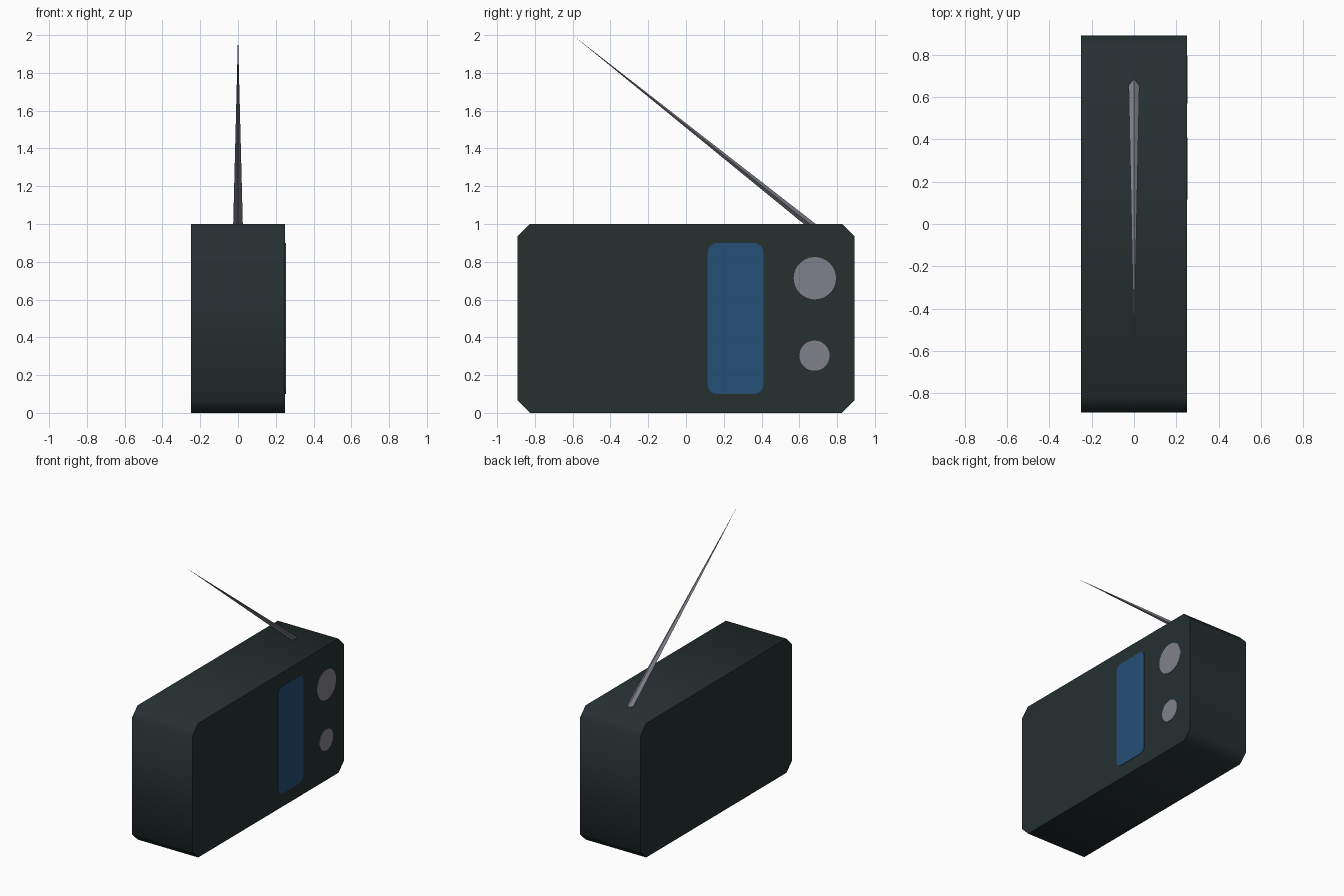
import bpy, bmesh, math
from mathutils import Vector

if "Cube" in bpy.data.objects:
    bpy.data.objects.remove(bpy.data.objects["Cube"])


def material(name, rgb):
    m = bpy.data.materials.new(name)
    m.diffuse_color = (*rgb, 1)
    m.use_nodes = True
    m.node_tree.nodes["Principled BSDF"].inputs["Base Color"].default_value = m.diffuse_color
    return m


DARK = material("dark_green_grey", (0.019, 0.030, 0.030))
BLUE = material("screen_blue", (0.018, 0.080, 0.185))
GREY = material("metal_grey", (0.22, 0.22, 0.26))


def prism(name, outline, x0, x1, mat, smooth=None):
    """Extrude a (y, z) outline along x."""
    bm = bmesh.new()
    face = bm.faces.new([bm.verts.new((x0, y, z)) for y, z in outline])
    ext = bmesh.ops.extrude_face_region(bm, geom=[face])["geom"]
    verts = [v for v in ext if isinstance(v, bmesh.types.BMVert)]
    bmesh.ops.translate(bm, verts=verts, vec=(x1 - x0, 0, 0))
    bmesh.ops.recalc_face_normals(bm, faces=bm.faces)
    return finish(name, bm, mat, smooth)


def finish(name, bm, mat, smooth=None):
    me = bpy.data.meshes.new(name)
    bm.to_mesh(me)
    bm.free()
    me.materials.append(mat)
    ob = bpy.data.objects.new(name, me)
    bpy.context.collection.objects.link(ob)
    if smooth:
        bpy.ops.object.select_all(action='DESELECT')
        ob.select_set(True)
        bpy.context.view_layer.objects.active = ob
        bpy.ops.object.shade_smooth_by_angle(angle=math.radians(smooth))
    return ob


def rounded(y0, y1, z0, z1, r, steps):
    """Rectangle with rounded (or, at one step, chamfered) corners."""
    pts = []
    corners = [(y1 - r, z1 - r), (y0 + r, z1 - r), (y0 + r, z0 + r), (y1 - r, z0 + r)]
    for i, (cy, cz) in enumerate(corners):
        for k in range(steps + 1):
            a = math.pi / 2 * (i + k / steps)
            pts.append((cy + r * math.cos(a), cz + r * math.sin(a)))
    return pts


def circle(cy, cz, r, n=32):
    return [(cy + r * math.cos(2 * math.pi * i / n), cz + r * math.sin(2 * math.pi * i / n))
            for i in range(n)]


# Chamfered case
prism("case", rounded(-0.893, 0.893, 0, 1, 0.067, 1), -0.25, 0.25, DARK, 50)

# Flush display and two dials on the right side
FACE, OUT = 0.249, 0.253
prism("display", rounded(0.115, 0.41, 0.10, 0.90, 0.05, 5), FACE, OUT, BLUE)
prism("large_dial", circle(0.682, 0.713, 0.112), FACE, OUT, GREY)
prism("small_dial", circle(0.68, 0.303, 0.08), FACE, OUT, GREY)

# Tapered four-sided aerial leaning towards the front
tip, base = Vector((0, -0.6, 2.0)), Vector((0, 0.655, 1.0))
axis = (tip - base).normalized()
up = Vector((1, 0, 0)).cross(axis)
bm = bmesh.new()
foot = base - axis * 0.04
ring = [bm.verts.new(foot + o) for o in
        (Vector((0.026, 0, 0)), up * 0.02, Vector((-0.026, 0, 0)), up * -0.02)]
apex = bm.verts.new(tip)
bm.faces.new(ring)
for i in range(4):
    bm.faces.new((ring[i], ring[(i + 1) % 4], apex))
bmesh.ops.recalc_face_normals(bm, faces=bm.faces)
finish("aerial", bm, GREY)
